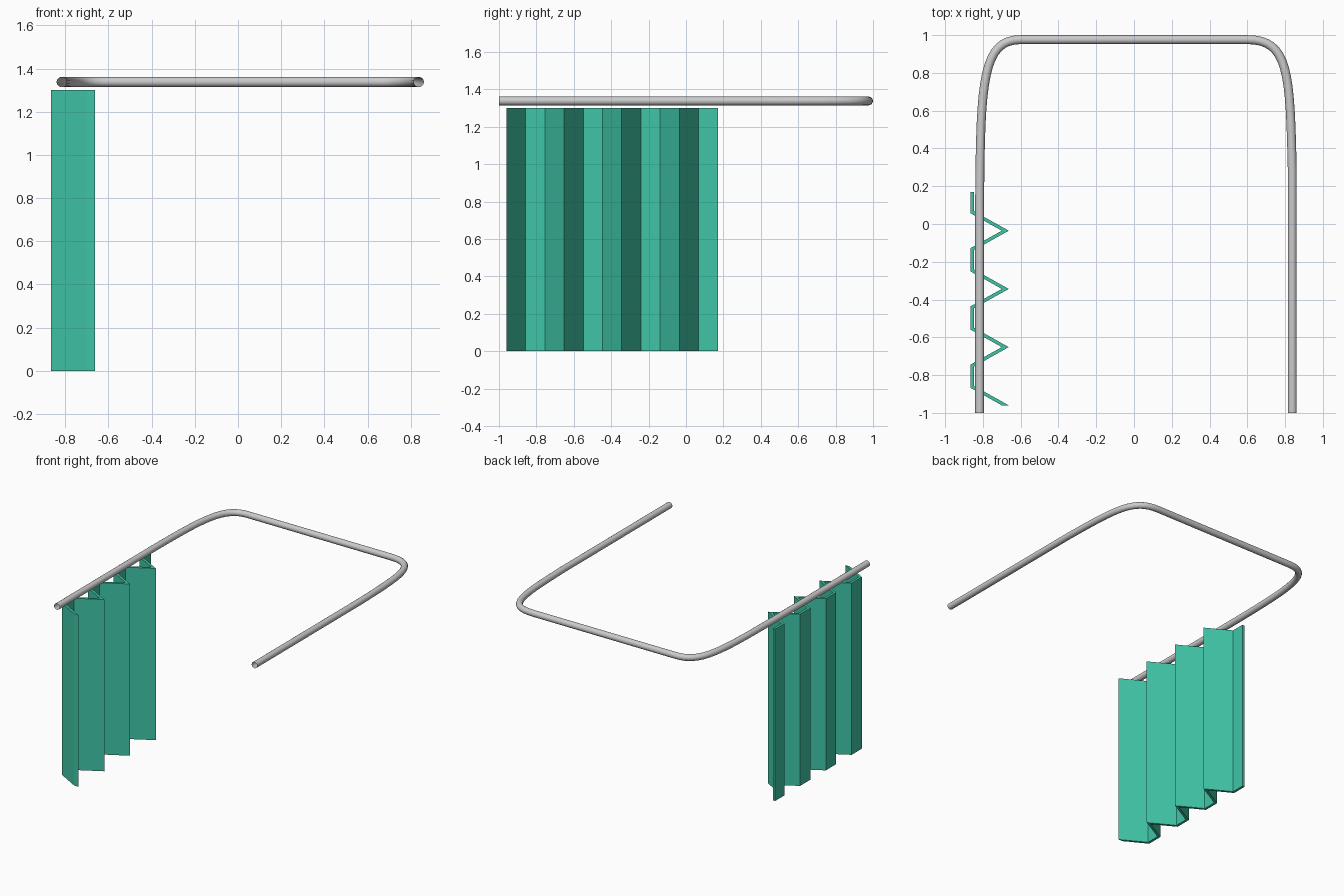
import bpy, bmesh

if "Cube" in bpy.data.objects:
    bpy.data.objects.remove(bpy.data.objects["Cube"])

RAIL_Z, RAIL_R = 1.338, 0.0235
TOP = 1.30


# Curtain rail: U-shaped bezier with round bevel; each entry is (point, left handle, right handle)
path = [
    ((-0.817, -1.0), (-0.817, -1.2), (-0.817, -0.6)),
    ((-0.817, 0.15), (-0.817, -0.2), (-0.812, 0.76)),
    ((-0.60, 0.976), (-0.80, 0.976), (-0.30, 0.976)),
    ((0.60, 0.976), (0.30, 0.976), (0.82, 0.976)),
    ((0.838, 0.28), (0.826, 0.80), (0.838, -0.1)),
    ((0.838, -1.0), (0.838, -0.6), (0.838, -1.2)),
]
curve = bpy.data.curves.new("curtain_rail", "CURVE")
curve.dimensions = "3D"
curve.resolution_u = 16
curve.bevel_depth = RAIL_R
curve.bevel_resolution = 6
spline = curve.splines.new("BEZIER")
spline.bezier_points.add(len(path) - 1)
for bp, (co, left, right) in zip(spline.bezier_points, path):
    bp.handle_left_type = bp.handle_right_type = "FREE"
    bp.co = (*co, RAIL_Z)
    bp.handle_left = (*left, RAIL_Z)
    bp.handle_right = (*right, RAIL_Z)
rail = bpy.data.objects.new("curtain_rail", curve)
bpy.context.collection.objects.link(rail)
bpy.context.view_layer.objects.active = rail
rail.select_set(True)
bpy.ops.object.convert(target="MESH")
rail = bpy.context.object
rail.name = "curtain_rail"
bpy.ops.object.shade_smooth_by_angle()

# Pleated curtain: thin wave of flat strip, slope out, slope back
STEP, Y0, BANDS = 1.13 / 11, -0.96, 11
inner, outer = [], []
for i in range(BANDS + 1):
    y = Y0 + i * STEP
    phase = i % 3
    if phase == 0:                      # pointed fold
        inner.append((-0.663, y))
        outer.append((-0.700, y))
    else:                               # two corners of the flat strip
        shift = 0 if i == BANDS else (-0.01 if phase == 1 else 0.01)
        inner.append((-0.847, y))
        outer.append((-0.866, y + shift))

bm = bmesh.new()
rings = []
for (xi, yi), (xo, yo) in zip(inner, outer):
    rings.append([bm.verts.new(p) for p in
                  ((xi, yi, 0), (xi, yi, TOP), (xo, yo, TOP), (xo, yo, 0))])
for a, b in zip(rings, rings[1:]):
    for k in range(4):
        n = (k + 1) % 4
        bm.faces.new((a[k], a[n], b[n], b[k]))
bm.faces.new(rings[0])
bm.faces.new(rings[-1])
bmesh.ops.recalc_face_normals(bm, faces=bm.faces)
mesh = bpy.data.meshes.new("curtain")
bm.to_mesh(mesh)
bm.free()
teal = bpy.data.materials.new("teal_fabric")
teal.diffuse_color = (0.05, 0.56, 0.38, 1)
teal.use_nodes = True
teal.node_tree.nodes["Principled BSDF"].inputs["Base Color"].default_value = teal.diffuse_color
mesh.materials.append(teal)
curtain = bpy.data.objects.new("curtain", mesh)
bpy.context.collection.objects.link(curtain)
